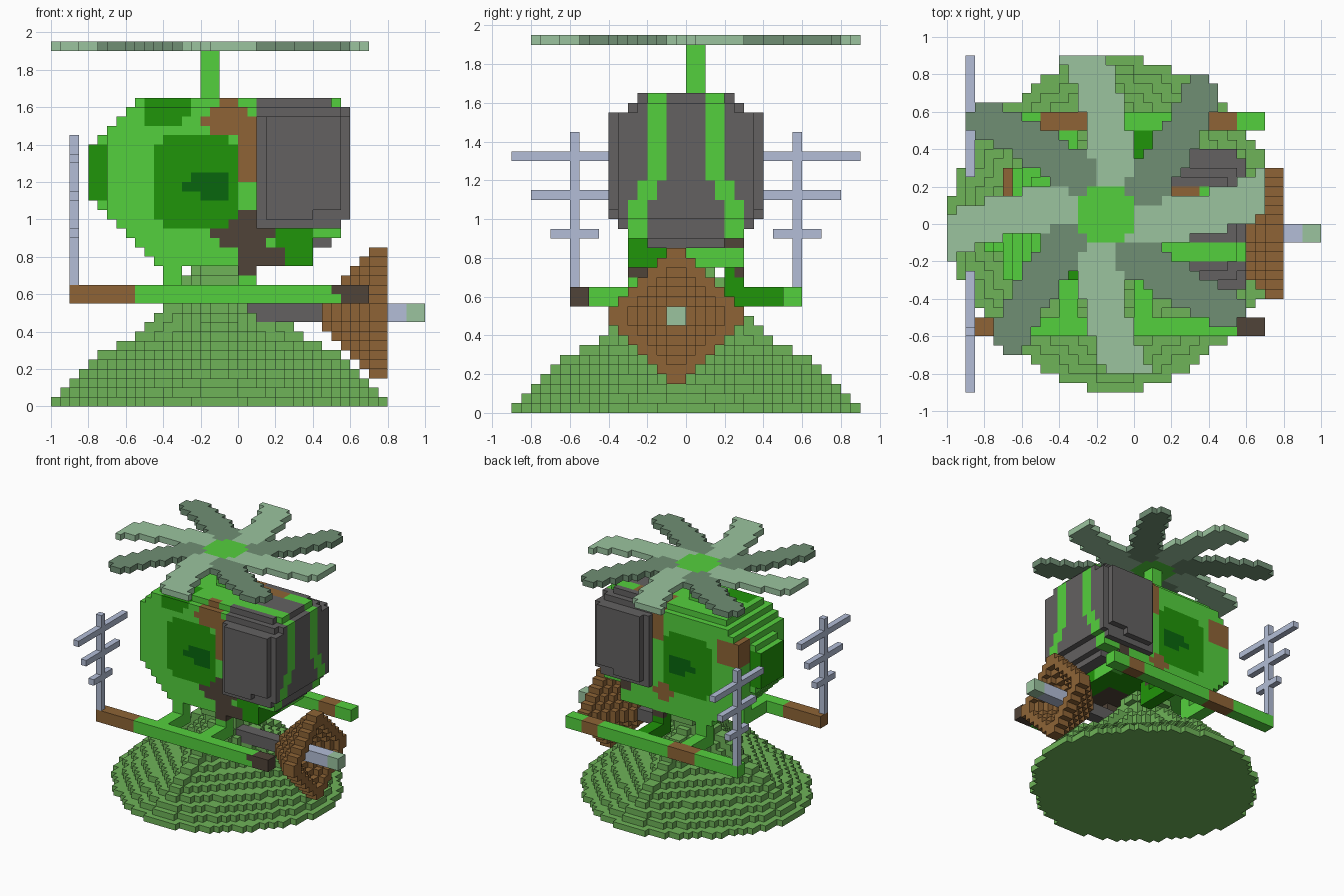
import bpy, bmesh, math
from mathutils import Vector

cube = bpy.data.objects.get("Cube")
if cube:
    bpy.data.objects.remove(cube, do_unlink=True)

S = 0.05  # block size


def linear(v):
    v /= 255
    return v / 12.92 if v <= 0.04045 else ((v + 0.055) / 1.055) ** 2.4


def material(name, rgb):
    m = bpy.data.materials.new(name)
    m.use_nodes = True
    col = [linear(v) for v in rgb] + [1]
    m.diffuse_color = col
    m.node_tree.nodes["Principled BSDF"].inputs["Base Color"].default_value = col
    return m


MATS = [material(n, c) for n, c in (
    ("bright green", (84, 208, 61)), ("dark green", (32, 149, 9)),
    ("deep green", (8, 102, 13)), ("brown", (142, 100, 54)),
    ("dark brown", (80, 67, 56)), ("grey", (99, 97, 97)),
    ("grass green", (110, 179, 88)), ("blue grey", (179, 190, 215)),
    ("light sage", (155, 196, 159)), ("dark sage", (112, 143, 116)))]
BRIGHT, DARK, DEEP, BROWN, DKBROWN, GREY, GRASS, STEEL, SAGE, DKSAGE = range(10)
DIRS = [Vector(d) for d in ((1, 0, 0), (-1, 0, 0), (0, 1, 0), (0, -1, 0), (0, 0, 1), (0, 0, -1))]


def blocks(name, boxes, colour, inside=lambda x, y, z: True):
    """Fill boxes (x0,x1,y0,y1,z0,z1) with blocks and keep only the outer faces."""
    cells = set()
    for b in boxes:
        r = [round(v / S) for v in b]
        for i in range(r[0], r[1]):
            for j in range(r[2], r[3]):
                for k in range(r[4], r[5]):
                    if inside((i + .5) * S, (j + .5) * S, (k + .5) * S):
                        cells.add((i, j, k))
    bm = bmesh.new()
    verts = {}
    used = []
    for c in sorted(cells):
        mid = Vector(c) + Vector((.5, .5, .5))
        for d in DIRS:
            if tuple(int(v) for v in Vector(c) + d) in cells:
                continue
            u = Vector((d.y, d.z, d.x))
            w = d.cross(u)
            corners = []
            for a, b in ((-1, -1), (1, -1), (1, 1), (-1, 1)):
                p = mid + (d + u * a + w * b) / 2
                key = tuple(round(v) for v in p)
                if key not in verts:
                    verts[key] = bm.verts.new(Vector(key) * S)
                corners.append(verts[key])
            f = bm.faces.new(corners)
            m = colour(*(mid * S), d) if callable(colour) else colour
            if m not in used:
                used.append(m)
            f.material_index = used.index(m)
    me = bpy.data.meshes.new(name)
    bm.to_mesh(me)
    bm.free()
    for m in used:
        me.materials.append(MATS[m])
    ob = bpy.data.objects.new(name, me)
    bpy.context.collection.objects.link(ob)


# mound: round at the foot, narrowing to four ridges around a central post
def in_mound(x, y, z):
    if x > .05 and z > .45 and -.1 < y < 0:  # channel for the dish arm
        return False
    k = int(z / S)
    dx, dy, r = abs(x + .1), abs(y), .898 - .061 * k
    p = max(.6, 1.74 - .17 * k)
    post = .2 if k == 13 else .16
    return math.hypot(dx, dy) < post or r > 0 and (dx / r) ** p + (dy / r) ** p < 1 + .023 * k


blocks("mound", [(-1, .8, -.9, .9, 0, .75)], GRASS, in_mound)

# body: side outline as start and end of each layer, from z = 0.75 upwards
LO = [-.45, -.5, -.55, -.6, -.65, -.7, -.75] + [-.8] * 6 + [-.75, -.7, -.65, -.6, -.55]
HI = [.4, .4, .5, .55, .55] + [.6] * 12 + [.55]


def in_body(x, y, z):
    k = int((z - .75) / S)
    half = .25 if z > 1.6 else .3
    if x < -.7:  # narrow tail cap
        half = .15
    elif x > .5 and z > 1.6 or x > .4 and z < .9:
        half = .2
    elif x > .55 and z > 1.55:
        half = .25
    return LO[k] < x < HI[k] and abs(y) < half


def rect(x, z, x0, x1, z0, z1, cut=0.0):
    """Rectangle test with clipped corners."""
    dx, dz = min(x - x0, x1 - x), min(z - z0, z1 - z)
    return dx > 0 and dz > 0 and dx + dz > cut


def body_colour(x, y, z, n):
    a = abs(y)
    # glazed nose with two curved stripes
    if z < 1 and x > .4:
        return GREY if a < .2 and (z < .95 or n.x > 0) else BRIGHT
    if x > .1 and z > .95:
        if .1 < y < .2 and x < .35 and n.z > 0:
            return BROWN
        s = .1 if z > 1.2 else .15 if z > 1.1 else .2
        return BRIGHT if s < a < s + .1 else GREY
    # dark tail cap
    if x < -.7:
        return DARK if 1.1 < z < 1.4 and not n.z else BRIGHT
    # round hatch on both flanks
    if abs(n.y) > 0:
        if (rect(x, z, -.3, -.05, 1.15, 1.2) or rect(x, z, -.25, -.05, 1.2, 1.25)
                or rect(x, z, -.2, -.05, 1.1, 1.15)):
            return DEEP
        if rect(x, z, -.45, 0, .95, 1.45, .08):
            return DARK
    # camouflage, different on each flank
    if y < 0:
        if a > .2 and (rect(x, z, -.2, .1, 1.45, 1.6, .08) or rect(x, z, -.1, 0, 1.6, 1.65)):
            return BROWN
        if rect(x, z, 0, .1, 1.2, 1.55):
            return BROWN
        if rect(x, z, -.52, -.25, 1.5, 1.75, .06) and a > .1:
            return DARK
        if (rect(x, z, 0, .1, .75, 1.05) or rect(x, z, -.15, .2, .85, 1, .06)
                or rect(x, z, -.05, .3, .75, .85, .06)):
            return DKBROWN
        if x > .2 and z < .95:
            return DARK
    else:
        if rect(x, z, 0, .1, 1.35, 1.7) and a > .1 or rect(x, z, -.1, .1, .85, 1.0, .06):
            return BROWN
        if rect(x, z, -.75, -.48, 1.28, 1.5, .06) and a > .15:
            return BROWN
        if x > .3 and y > .2 and z < .95:
            return DKBROWN if z > .85 else BRIGHT
    return DARK if n.z < 0 and z < .8 and x > -.2 else BRIGHT


blocks("body", [(-.8, .6, -.3, .3, .75, 1.65)], body_colour, in_body)

for side, s in (("right", -1), ("left", 1)):
    def mir(x0, x1, y0, y1, z0, z1):
        return (x0, x1, y0, y1, z0, z1) if s > 0 else (x0, x1, -y1, -y0, z0, z1)

    # stepped side window
    blocks(side + "_window", [mir(.1, .6, .3, .35, 1, 1.55), mir(.1, .55, .3, .35, .95, 1),
                              mir(.15, .55, .35, .4, 1.05, 1.55), mir(.15, .4, .35, .4, 1, 1.05)], GREY)

    # skid with camouflage bands
    def skid_colour(x, y, z, n):
        if y < 0:
            return BROWN if x < -.55 else DKBROWN if x > (.5 if n.y and z > .6 else .55) else BRIGHT
        return BROWN if .4 < x < .55 or -.5 < x < -.25 else BRIGHT

    blocks(side + "_skid", [mir(-.9, .7, .5, .6, .55, .65)], skid_colour)

    # legs and cross struts
    blocks(side + "_rear_leg", [mir(-.4, -.3, .2, .3, .65, .75), mir(-.4, -.3, .2, .5, .55, .65)], BRIGHT)
    blocks(side + "_front_leg", [mir(0, .1, .2, .3, .65, .75), mir(0, .1, .2, .5, .55, .65)],
           lambda x, y, z, n: DKBROWN if z > .7 and (y < 0 or y > .25) else DARK if y > 0 else BRIGHT)

    # aerial with three crossbars
    blocks(side + "_aerial", [mir(-.9, -.85, .55, .6, .65, 1.45), mir(-.9, -.85, .25, .9, 1.3, 1.35),
                              mir(-.9, -.85, .35, .8, 1.1, 1.15), mir(-.9, -.85, .45, .7, .9, .95)], STEEL)

# rotor: mast, hub and eight curved blades of alternating colour
CX, CY = -.15, .05
blocks("mast", [(-.2, -.1, 0, .1, 1.65, 1.9)], BRIGHT)
blocks("rotor_hub", [(-.3, 0, -.1, .2, 1.9, 1.95)], BRIGHT,
       lambda x, y, z: math.hypot(x - CX, y - CY) < .16)
for b in range(8):
    ang = b * math.pi / 4

    def in_blade(x, y, z):
        dx, dy = x - CX, y - CY
        u = dx * math.cos(ang) + dy * math.sin(ang)
        v = dy * math.cos(ang) - dx * math.sin(ang)
        if u < .08 or u > (.91 if b % 2 else .86) or math.hypot(dx, dy) < .16:
            return False
        # dark blades are tucked between the light ones near the hub
        if b % 2 and (u < .2 and abs(v) > u * .42 or v > .205):
            return False
        bend = -.05 + .175 * (u / .85) ** 2.5
        return abs(v - bend) < min(.105 + .015 * u, (1 - u) * 1.1)

    blocks("rotor_blade_%d" % (b + 1), [(-1, .7, -.8, .9, 1.9, 1.95)],
           DKSAGE if b % 2 else SAGE, in_blade)

# dish: hollow stepped pyramid opening towards +x
RADII = [2, 3, 4, 5, 6, 7, 7]


def in_dish(x, y, z):
    d = (abs(y + .05) + abs(z - .5)) / S
    r = RADII[int((x - .45) / S)]
    return r - 2.1 < d < r + .1 if x < .75 else r - 1.1 < d < r + .1


blocks("dish", [(.45, .8, -.4, .3, .15, .85)], BROWN, in_dish)
blocks("dish_arm", [(.05, .45, -.1, 0, .45, .55)], GREY)
blocks("dish_feed", [(.5, .9, -.1, 0, .45, .55)], STEEL)
blocks("dish_feed_tip", [(.9, 1, -.1, 0, .45, .55)], SAGE)
